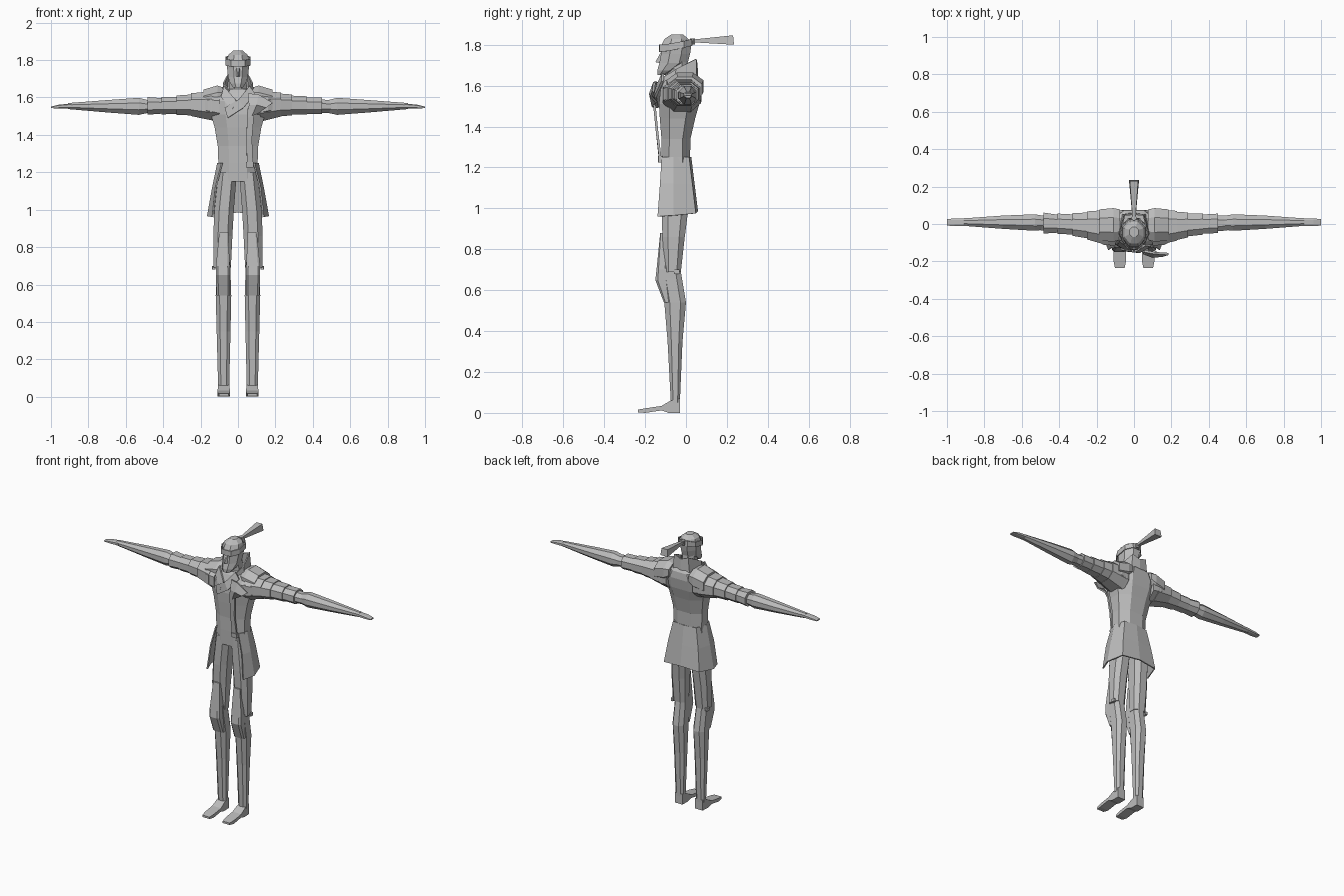
import bpy, bmesh, math
from mathutils import Vector

grey = bpy.data.materials.new("plain_grey")
grey.diffuse_color = (0.5, 0.5, 0.5, 1)


def make(name, verts, faces, thick=0.0):
    me = bpy.data.meshes.new(name)
    bm = bmesh.new()
    vs = [bm.verts.new(v) for v in verts]
    for f in faces:
        bm.faces.new([vs[i] for i in f])
    bmesh.ops.recalc_face_normals(bm, faces=bm.faces)
    bm.to_mesh(me)
    bm.free()
    me.materials.append(grey)
    ob = bpy.data.objects.new(name, me)
    bpy.context.collection.objects.link(ob)
    if thick:
        m = ob.modifiers.new("thickness", 'SOLIDIFY')
        m.thickness, m.offset = thick, 0
    return ob


def loft(name, axis, secs, cut=0.3, s=1):
    """Chamfered-box rings (t, a0, a1, b0, b1) along z (a=x, b=y) or x (a=y, b=z)."""
    verts, faces = [], []
    for t, a0, a1, b0, b1 in secs:
        ca, cb = (a1 - a0) * cut, (b1 - b0) * cut
        ring = [(a0 + ca, b0), (a1 - ca, b0), (a1, b0 + cb), (a1, b1 - cb),
                (a1 - ca, b1), (a0 + ca, b1), (a0, b1 - cb), (a0, b0 + cb)]
        for a, b in ring:
            verts.append((s * a, b, t) if axis == 'z' else (s * t, a, b))
    n = len(secs)
    for k in range(n - 1):
        for i in range(8):
            j = (i + 1) % 8
            faces.append((k * 8 + i, k * 8 + j, k * 8 + 8 + j, k * 8 + 8 + i))
    faces += [tuple(range(8)), tuple(range(n * 8 - 8, n * 8))]
    return make(name, verts, faces)


def centred(secs):
    return [(z, -w, w, y0, y1) for z, w, y0, y1 in secs]


def sheet(name, rows, thick=0.008):
    n = len(rows[0])
    verts = [p for r in rows for p in r]
    faces = [(k * n + i, k * n + i + 1, k * n + n + i + 1, k * n + n + i)
             for k in range(len(rows) - 1) for i in range(n - 1)]
    return make(name, verts, faces, thick)


def mirrored_row(half):
    """Half row ends on the centre line; add its reflection."""
    return half + [(-x, y, z) for x, y, z in half[-2::-1]]


# Torso
loft("torso", 'z', centred([
    (1.15, .108, -.118, .02), (1.25, .105, -.12, .02), (1.34, .108, -.12, .022),
    (1.44, .125, -.128, .045), (1.51, .145, -.132, .065), (1.58, .15, -.125, .075),
    (1.625, .12, -.105, .07), (1.645, .07, -.09, .055)]), .27)

# Coat skirt, open at the front
sheet("coat_skirt", [
    mirrored_row([(.085, -.118, 1.25), (.107, -.06, 1.25), (.085, .012, 1.25), (0, .022, 1.25)]),
    mirrored_row([(.118, -.126, 1.12), (.134, -.06, 1.12), (.11, .028, 1.12), (0, .038, 1.12)]),
    mirrored_row([(.135, -.138, .96), (.162, -.06, .965), (.13, .045, .975), (0, .055, .985)])])

# Collar standing around the neck, highest at the back
sheet("collar", [
    mirrored_row([(.055, -.115, 1.57), (.085, -.05, 1.58), (.065, .05, 1.58), (0, .06, 1.58)]),
    mirrored_row([(.05, -.11, 1.64), (.075, -.05, 1.68), (.05, .048, 1.73), (0, .052, 1.71)])])

# Crossed scarf and chest harness
sheet("scarf_band", [[(-.07, -.132, 1.545), (.005, -.145, 1.59), (.06, -.112, 1.66)],
                     [(-.055, -.14, 1.49), (.03, -.15, 1.545), (.09, -.115, 1.62)]], .012)
sheet("scarf_side", [[(-.075, -.09, 1.66), (-.01, -.138, 1.585)],
                     [(-.09, -.11, 1.60), (-.03, -.143, 1.53)]], .01)
sheet("chest_guard", [[(.055, -.145, 1.62), (.11, -.155, 1.615), (.185, -.16, 1.57)],
                      [(.06, -.16, 1.56), (.10, -.175, 1.56), (.15, -.17, 1.545)],
                      [(.05, -.152, 1.49), (.075, -.162, 1.50), (.11, -.145, 1.52)]], .012)
sheet("hanging_strap", [[(.05, -.158, 1.54), (.088, -.158, 1.54)],
                        [(.045, -.142, 1.38), (.075, -.142, 1.38)],
                        [(.048, -.127, 1.24), (.08, -.125, 1.24)]], .012)
loft("strap_buckle", 'z', [(1.225, .044, .084, -.136, -.115), (1.255, .044, .084, -.138, -.115)], .1)

# Neck and head
loft("neck", 'z', centred([(1.58, .05, -.09, .02), (1.72, .045, -.09, .01)]))
loft("head", 'z', centred([
    (1.652, .024, -.14, -.10), (1.675, .042, -.14, -.05), (1.71, .053, -.13, .008),
    (1.755, .058, -.122, .02), (1.795, .061, -.122, .026), (1.828, .051, -.105, .012),
    (1.851, .024, -.07, -.015)]))
sheet("headband", [
    mirrored_row([(0, -.13, 1.765), (.036, -.128, 1.765), (.065, -.08, 1.77), (.064, -.01, 1.785),
                  (.03, .028, 1.795), (0, .03, 1.795)])[:6],
    mirrored_row([(0, -.13, 1.80), (.036, -.127, 1.80), (.064, -.08, 1.805), (.063, -.01, 1.818),
                  (.03, .026, 1.828), (0, .028, 1.828)])[:6]], .006
      ).modifiers.new("mirror", 'MIRROR')
make("nose", [(-.008, -.122, 1.765), (.008, -.122, 1.765), (-.014, -.125, 1.71),
              (.014, -.125, 1.71), (0, -.15, 1.715)],
     [(0, 1, 4), (0, 4, 2), (1, 3, 4), (2, 4, 3), (0, 2, 3, 1)])

# Headband knot and trailing ribbon
loft("ribbon_knot", 'z', centred([(1.80, .013, .02, .045), (1.83, .013, .02, .045)]))
make("ribbon", [(-.008, .03, 1.812), (.008, .03, 1.812), (.008, .03, 1.825), (-.008, .03, 1.825),
                (-.027, .235, 1.80), (.027, .235, 1.80), (.022, .23, 1.846), (-.022, .23, 1.846)],
     [(0, 1, 2, 3), (4, 5, 6, 7), (0, 1, 5, 4), (1, 2, 6, 5), (2, 3, 7, 6), (3, 0, 4, 7)])

# Arm shape, used for the arms and the plates around them
ARM = [(.10, -.115, .072, 1.465, 1.635), (.16, -.112, .075, 1.485, 1.63),
       (.22, -.082, .062, 1.503, 1.618), (.30, -.058, .05, 1.512, 1.604),
       (.38, -.045, .046, 1.515, 1.595), (.50, -.034, .045, 1.518, 1.585)]


def arm_at(x, grow):
    for p, q in zip(ARM, ARM[1:]):
        if x <= q[0]:
            break
    f = (x - p[0]) / (q[0] - p[0])
    a0, a1, b0, b1 = [u + (v - u) * f for u, v in zip(p[1:], q[1:])]
    return (x, a0 - grow, a1 + grow, b0 - grow * .6, b1 + grow)


BANDS = {1: [(.12, .23), (.20, .29), (.27, .37), (.34, .45)],
         -1: [(.14, .25), (.23, .33), (.31, .41), (.39, .485)]}

for s, side in ((1, "right"), (-1, "left")):
    # Arms, sleeves and hands
    loft(side + "_upper_arm", 'x', ARM, s=s)
    for i, (x0, x1) in enumerate(BANDS[s]):
        flare = .016 if s < 0 and i == 3 else .01
        loft(f"{side}_arm_plate_{i + 1}", 'x', [arm_at(x0, .001), arm_at(x1, flare)], .27, s)
    loft(side + "_shoulder_pad", 'x', [(.075, -.085, .078, 1.56, 1.652), (.11, -.095, .085, 1.53, 1.664),
                                       (.185, -.088, .078, 1.52, 1.642)], .28, s)
    loft(side + "_forearm", 'x', [(.47, -.03, .042, 1.52, 1.583), (.53, -.036, .052, 1.507, 1.598),
                                  (.70, -.026, .045, 1.52, 1.586), (.91, -.01, .03, 1.538, 1.57)], s=s)
    loft(side + "_hand", 'x', [(.89, -.012, .031, 1.542, 1.568), (.96, -.012, .03, 1.541, 1.561),
                               (1.0, -.008, .026, 1.543, 1.551)], .2, s)
    # Legs
    loft(side + "_thigh", 'z', [(1.20, .006, .104, -.117, .018), (1.0, .022, .126, -.12, .012),
                                (.86, .03, .132, -.115, -.006), (.69, .038, .13, -.105, -.025)], .25, s)
    loft(side + "_shin", 'z', [(.72, .042, .118, -.125, -.03), (.66, .04, .118, -.125, -.02),
                               (.54, .036, .119, -.106, 0), (.35, .04, .114, -.09, -.017),
                               (.05, .047, .106, -.074, -.03)], .25, s)
    loft(side + "_knee_guard", 'z', [(.88, .052, .10, -.126, -.11), (.70, .044, .118, -.144, -.08),
                                     (.65, .042, .118, -.15, -.07), (.54, .042, .115, -.108, -.06)], .15, s)
    loft(side + "_thigh_buckle", 'z', [(.68, .12, .138, -.058, -.032), (.70, .12, .138, -.058, -.032)], .1, s)
    # Feet, side profile with a slightly wider ball
    prof = [(-.03, 0, .048), (-.03, .07, .048), (-.075, .06, .046), (-.12, .034, .043),
            (-.20, .022, .043), (-.235, .016, .05), (-.235, .003, .05), (-.20, 0, .043),
            (-.12, .012, .043), (-.085, 0, .046)]
    n = len(prof)
    verts = [(s * w, y, z) for y, z, w in prof] + [(s * (.152 - w), y, z) for y, z, w in prof]
    make(side + "_foot", verts, [tuple(range(n)), tuple(range(n, 2 * n))] +
         [(i, (i + 1) % n, n + (i + 1) % n, n + i) for i in range(n)])
